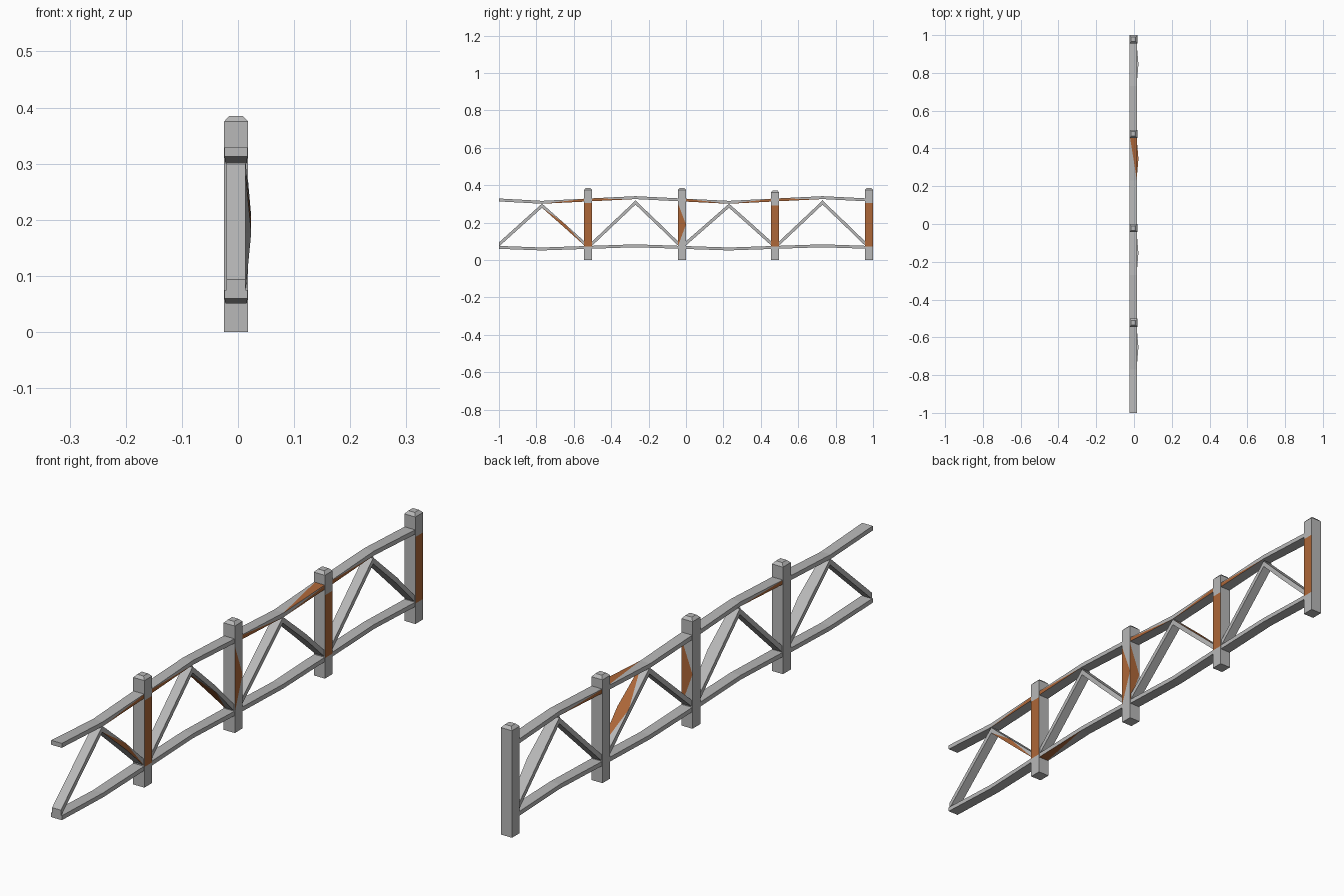
import bpy, bmesh

if "Cube" in bpy.data.objects:
    bpy.data.objects.remove(bpy.data.objects["Cube"])

def material(name, rgb):
    m = bpy.data.materials.new(name)
    m.diffuse_color = (*rgb, 1)
    m.use_nodes = True
    m.node_tree.nodes["Principled BSDF"].inputs["Base Color"].default_value = m.diffuse_color
    return m

GREY = material("weathered_grey", (0.48, 0.48, 0.48))
RUST = material("rust_orange", (0.42, 0.135, 0.04))
CX = -0.0035  # centre line of the fence

# Ways to split a side panel (a0, a1, b1, b0): rust corners, grey corners
SPLIT = {"F": ((0, 1, 2, 3), ()), "A": ((0, 1, 2), (0, 2, 3)), "B": ((0, 2, 3), (0, 1, 2)),
         "C": ((0, 1, 3), (1, 2, 3)), "D": ((1, 2, 3), (0, 1, 3))}

def loft(name, rings, paint):
    """Skin four-cornered rings; paint maps (segment, side) to a split."""
    bm = bmesh.new()
    vs = [[bm.verts.new(p) for p in r] for r in rings]
    for i in range(len(vs) - 1):
        for k in range(4):
            j = (k + 1) % 4
            q = (vs[i][k], vs[i][j], vs[i + 1][j], vs[i + 1][k])
            rust, grey = SPLIT.get(paint.get((i, k)), ((), (0, 1, 2, 3)))
            for idx, corners in ((1, rust), (0, grey)):
                if corners:
                    bm.faces.new([q[c] for c in corners]).material_index = idx
    bm.faces.new(vs[0])
    bm.faces.new(vs[-1])
    bmesh.ops.recalc_face_normals(bm, faces=bm.faces)
    me = bpy.data.meshes.new(name)
    bm.to_mesh(me)
    bm.free()
    me.materials.append(GREY)
    me.materials.append(RUST)
    ob = bpy.data.objects.new(name, me)
    bpy.context.collection.objects.link(ob)

def beam_ring(y, z, hx, hz, bow=0):
    # sides: 0 = +x, 1 = top, 2 = -x, 3 = underside
    r, l = CX + hx + bow, CX - hx
    return [(r, y, z - hz), (r, y, z + hz), (l, y, z + hz), (l, y, z - hz)]

def post_ring(y, z, h):
    # sides: 0 = +x, 1 = +y, 2 = -x, 3 = -y
    return [(CX + h, y - h, z), (CX + h, y + h, z), (CX - h, y + h, z), (CX - h, y - h, z)]

# Posts with chamfered tops
half = {(1, 0): "B", (2, 0): "C", (1, 1): "B", (2, 1): "C"}
full = {(1, 0): "F", (2, 0): "F"}
posts = [(-0.523, 0.385, full), (-0.022, 0.385, half), (0.477, 0.372, full), (0.978, 0.385, full)]
for n, (y, h, paint) in enumerate(posts):
    rings = [post_ring(y, z, 0.0215) for z in (0, 0.072, 0.19, h - 0.08, h - 0.01)]
    loft(f"post_{n + 1}", rings + [post_ring(y, h, 0.012)], paint)

# Wavy rails
ys = (-1, -0.77, -0.522, -0.27, -0.022, 0.23, 0.477, 0.73, 0.978)
wave = (0, -1, 0, 1, 0, -1, 0, 1, 0)
top_paint = {(1, 0): "B", (2, 0): "C", (4, 0): "C", (5, 0): "B", (6, 0): "C",
             (2, 2): "A", (6, 2): "A", (5, 1): "B"}
for name, z, amp, paint in (("top_rail", 0.321, 0.0125, top_paint),
                            ("bottom_rail", 0.0675, 0.0085, {(2, 3): "A"})):
    loft(name, [beam_ring(y, z + amp * w, 0.0205 - 0.0015 * abs(w), 0.0078)
                for y, w in zip(ys, wave)], paint)

# Zigzag braces: one rising and one falling per bay, the falling one bowed
fall_paint = [{(0, 0): "B", (1, 0): "C"}, {(0, 3): "B", (1, 3): "C"},
              {(0, 1): "B", (1, 1): "C"}, {}]
for n in range(4):
    y0, ya, y1 = ys[2 * n], ys[2 * n + 1], ys[2 * n + 2]
    apex = 0.292 if n % 2 == 0 else 0.309
    start = y0 if n == 0 else y0 + 0.015
    loft(f"rising_brace_{n + 1}", [beam_ring(start, 0.083, 0.017, 0.011),
                                   beam_ring(ya + 0.002, apex, 0.017, 0.011)], {})
    end = y1 - 0.015
    loft(f"falling_brace_{n + 1}", [beam_ring(ya - 0.002, apex, 0.017, 0.011),
                                    beam_ring((ya + end) / 2, (apex + 0.083) / 2, 0.017, 0.011, 0.01),
                                    beam_ring(end, 0.083, 0.017, 0.011)], fall_paint[n])
